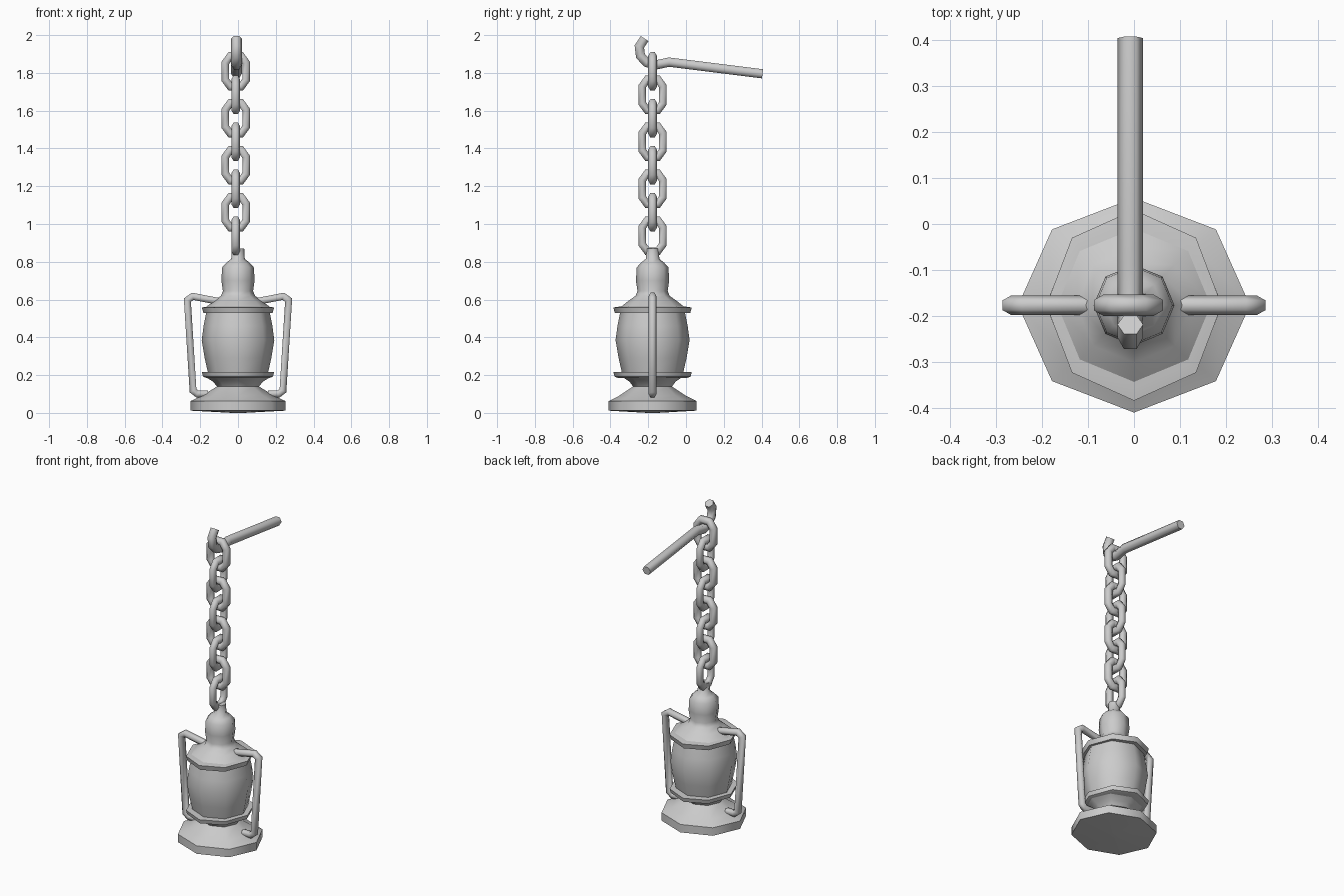
import bpy, bmesh, math
from mathutils import Vector

if "Cube" in bpy.data.objects:
    bpy.data.objects.remove(bpy.data.objects["Cube"])

CY = -0.177   # depth of the hanging axis

metal = bpy.data.materials.new("plain grey")
metal.use_nodes = True
GREY = (0.6, 0.6, 0.6, 1)
metal.diffuse_color = GREY
metal.node_tree.nodes["Principled BSDF"].inputs["Base Color"].default_value = GREY


def finish(name, bm, angle=50):
    bmesh.ops.recalc_face_normals(bm, faces=bm.faces)
    mesh = bpy.data.meshes.new(name)
    bm.to_mesh(mesh)
    bm.free()
    mesh.materials.append(metal)
    ob = bpy.data.objects.new(name, mesh)
    bpy.context.collection.objects.link(ob)
    bpy.ops.object.select_all(action='DESELECT')
    ob.select_set(True)
    bpy.context.view_layer.objects.active = ob
    bpy.ops.object.shade_smooth_by_angle(angle=math.radians(angle))
    return ob


def skin(bm, rings, closed):
    """Join rings of vertices with quads; close the loop or cap the ends."""
    n = len(rings[0])
    pairs = list(zip(rings, rings[1:]))
    if closed:
        pairs.append((rings[-1], rings[0]))
    else:
        bm.faces.new(rings[0])
        bm.faces.new(rings[-1])
    for a, b in pairs:
        for i in range(n):
            j = (i + 1) % n
            bm.faces.new((a[i], a[j], b[j], b[i]))


def lathe(name, profile, sx=1.0, sy=1.0, sides=8):
    """Turn (radius, height) points around the hanging axis."""
    bm = bmesh.new()
    rings = []
    for r, z in profile:
        rings.append([bm.verts.new((r * sx * math.cos(2 * math.pi * i / sides),
                                    CY + r * sy * math.sin(2 * math.pi * i / sides), z))
                      for i in range(sides)])
    skin(bm, rings, False)
    return finish(name, bm)


def tube(name, path, normal, radius, closed=False, sides=6, angle=65):
    """Sweep a round section along a flat path, mitred at the bends."""
    bm = bmesh.new()
    pts = [Vector(p) for p in path]
    normal = Vector(normal)
    n = len(pts)
    rings = []
    for k, p in enumerate(pts):
        d_in = (p - pts[k - 1]).normalized() if closed or k else None
        d_out = (pts[(k + 1) % n] - p).normalized() if closed or k < n - 1 else None
        d_in, d_out = d_in or d_out, d_out or d_in
        along = (d_in + d_out).normalized()
        side = along.cross(normal) / max(0.6, along.dot(d_in))
        rings.append([bm.verts.new(p + radius * (math.cos(2 * math.pi * i / sides) * normal
                                                 + math.sin(2 * math.pi * i / sides) * side))
                      for i in range(sides)])
    skin(bm, rings, closed)
    return finish(name, bm, angle)


# Lantern body, bottom to top
lathe("base", [(0.03, 0.0), (0.25, 0.012), (0.25, 0.062), (0.19, 0.09), (0.11, 0.14),
               (0.13, 0.165), (0.17, 0.19)], 1.01, 0.935)
lathe("lower_collar", [(0.175, 0.186), (0.19, 0.192), (0.196, 0.217), (0.16, 0.217)], 0.975, 1.06)
lathe("globe", [(0.16, 0.21), (0.178, 0.29), (0.194, 0.385), (0.184, 0.46), (0.168, 0.54)], 0.99, 1.01)
lathe("upper_collar", [(0.16, 0.528), (0.188, 0.528), (0.196, 0.558), (0.17, 0.562)], 0.975, 1.06)
lathe("lid", [(0.172, 0.558), (0.125, 0.595), (0.09, 0.62), (0.08, 0.645), (0.088, 0.70),
              (0.084, 0.77), (0.062, 0.795), (0.036, 0.815), (0.033, 0.87)])

# Side frame bars, mirrored left and right
for side, label in ((1, "left"), (-1, "right")):
    bar = [(0.10, 0.59), (0.24, 0.617), (0.268, 0.597), (0.238, 0.118), (0.215, 0.1), (0.16, 0.1)]
    tube("frame_bar_" + label, [(side * x, CY, z) for x, z in bar], (0, 1, 0), 0.021)

# Chain of eight links, turned alternately
outline = [(0.028, 0.082), (0.055, 0.045), (0.055, -0.045), (0.028, -0.082),
           (-0.028, -0.082), (-0.055, -0.045), (-0.055, 0.045), (-0.028, 0.082)]
for k in range(8):
    z0 = 0.938 + 0.1243 * k
    if k % 2:
        path, normal = [(-0.012 + u, CY, z0 + v) for u, v in outline], (0, 1, 0)
    else:
        path, normal = [(-0.012, CY + u, z0 + v) for u, v in outline], (1, 0, 0)
    tube("chain_link_%d" % (k + 1), path, normal, 0.023, closed=True)

# Wall hook holding the chain
hook = [(0.405, 1.795), (-0.09, 1.857), (-0.16, 1.842), (-0.208, 1.855),
        (-0.241, 1.89), (-0.247, 1.94), (-0.219, 1.982)]
tube("hook", [(-0.008, y, z) for y, z in hook], (1, 0, 0), 0.028)
